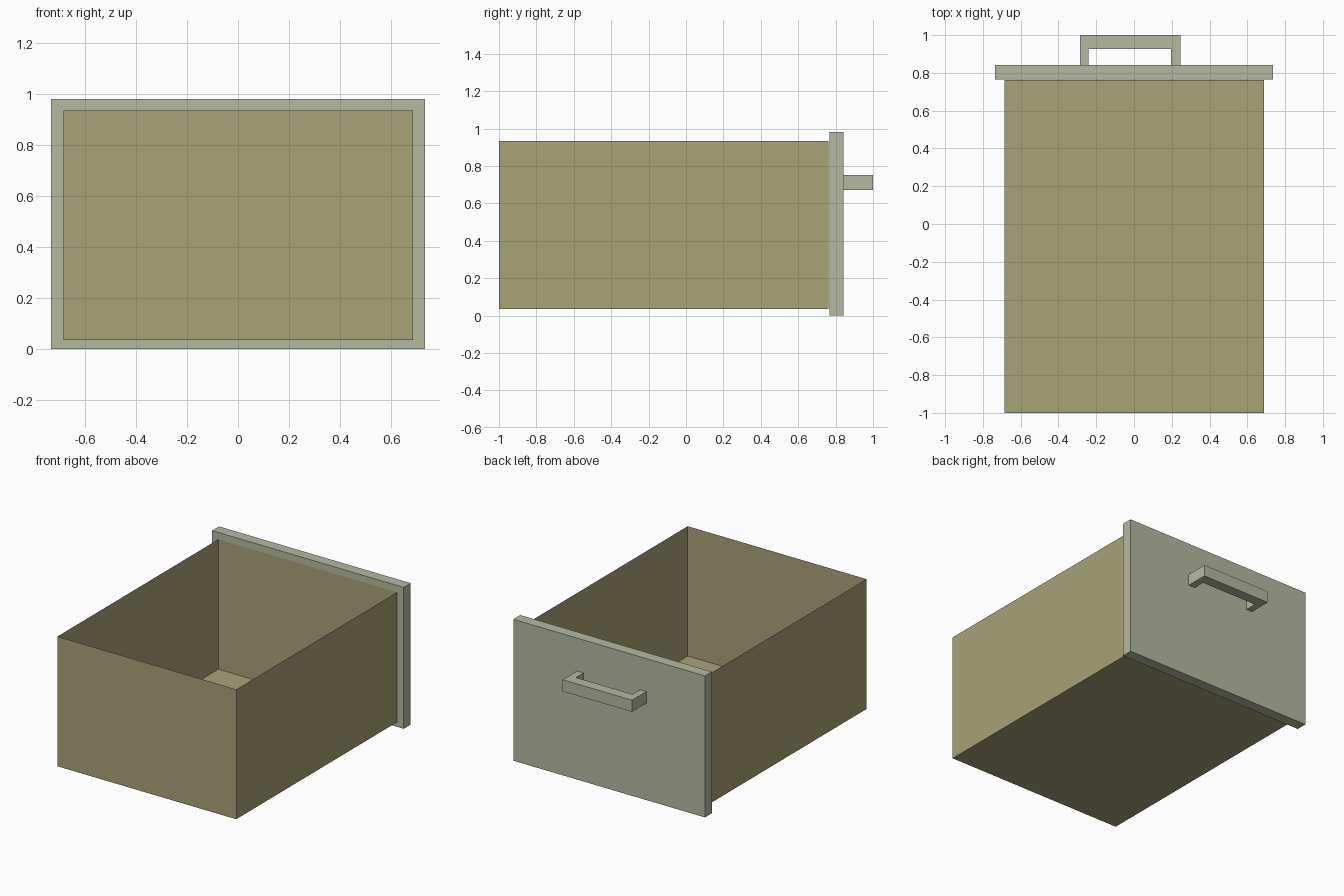
import bpy, bmesh

if "Cube" in bpy.data.objects:
    bpy.data.objects.remove(bpy.data.objects["Cube"])


def material(name, rgb):
    m = bpy.data.materials.new(name)
    m.diffuse_color = (*rgb, 1)
    m.use_nodes = True
    m.node_tree.nodes["Principled BSDF"].inputs["Base Color"].default_value = m.diffuse_color
    return m


olive = material("olive_wood", (0.386, 0.366, 0.184))
sage = material("sage_paint", (0.462, 0.491, 0.352))


def finish(bm, name, mat):
    bmesh.ops.recalc_face_normals(bm, faces=bm.faces[:])
    mesh = bpy.data.meshes.new(name)
    bm.to_mesh(mesh)
    bm.free()
    mesh.materials.append(mat)
    obj = bpy.data.objects.new(name, mesh)
    bpy.context.collection.objects.link(obj)
    return obj


def block(name, lo, hi, mat, open_top=False):
    bm = bmesh.new()
    bmesh.ops.create_cube(bm, size=1)
    for v in bm.verts:
        v.co = [lo[i] if v.co[i] < 0 else hi[i] for i in range(3)]
    bmesh.ops.recalc_face_normals(bm, faces=bm.faces[:])
    if open_top:
        top = [f for f in bm.faces if f.normal.z > 0.9]
        bmesh.ops.delete(bm, geom=top, context='FACES')
    return finish(bm, name, mat)


# Thin-walled open tray, ending just short of the panel
block("drawer_tray", (-0.685, -1, 0.035), (0.687, 0.763, 0.935), olive, open_top=True)

# Overhanging face panel
block("face_panel", (-0.735, 0.766, 0), (0.735, 0.842, 0.981), sage)

# U-shaped pull handle: plan profile extruded upwards
profile = [(-0.286, 0.842), (-0.286, 1), (0.246, 1), (0.246, 0.842),
           (0.196, 0.842), (0.196, 0.926), (-0.24, 0.926), (-0.24, 0.842)]
bm = bmesh.new()
face = bm.faces.new([bm.verts.new((x, y, 0.672)) for x, y in profile])
ext = bmesh.ops.extrude_face_region(bm, geom=[face], use_keep_orig=True)
for g in ext["geom"]:
    if isinstance(g, bmesh.types.BMVert):
        g.co.z = 0.753
finish(bm, "pull_handle", sage)
